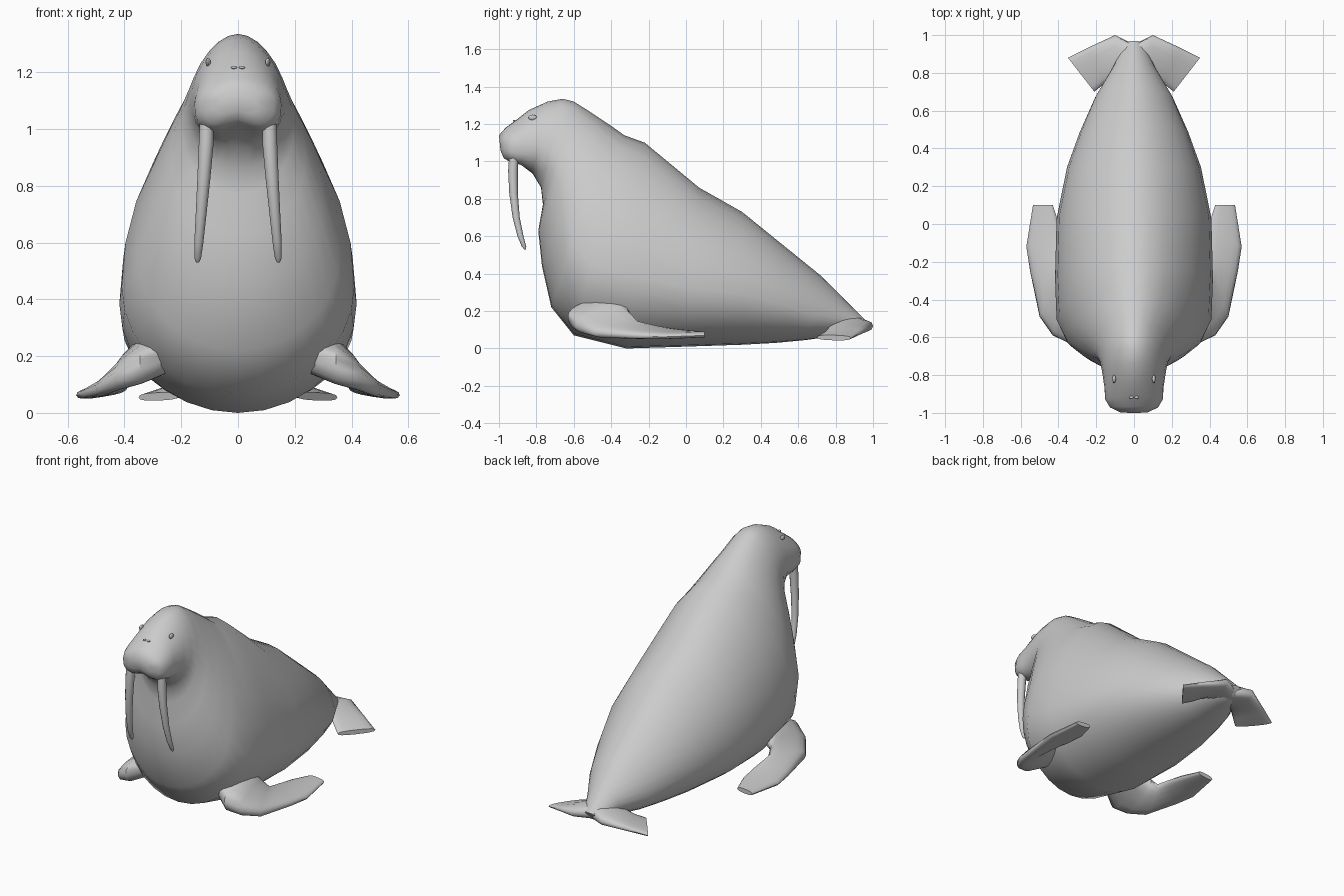
import bpy, bmesh, math
from mathutils import Vector

if "Cube" in bpy.data.objects:
    bpy.data.objects.remove(bpy.data.objects["Cube"])


def finish(name, bm, angle=50):
    bmesh.ops.recalc_face_normals(bm, faces=bm.faces)
    me = bpy.data.meshes.new(name)
    bm.to_mesh(me)
    bm.free()
    ob = bpy.data.objects.new(name, me)
    bpy.context.collection.objects.link(ob)
    bpy.ops.object.select_all(action='DESELECT')
    ob.select_set(True)
    bpy.context.view_layer.objects.active = ob
    bpy.ops.object.shade_smooth_by_angle(angle=math.radians(angle))
    return ob


def loft(name, rings, angle=50):
    bm = bmesh.new()
    vs = [[bm.verts.new(p) for p in r] for r in rings]
    n = len(vs[0])
    for a, b in zip(vs, vs[1:]):
        for i in range(n):
            j = (i + 1) % n
            bm.faces.new((a[i], a[j], b[j], b[i]))
    bm.faces.new(vs[0])
    bm.faces.new(vs[-1])
    return finish(name, bm, angle)


def spow(v, e):
    return math.copysign(abs(v) ** e, v)


def body_ring(ty, tz, by, bz, w, f, n=28):
    # egg-shaped section between a back point and a belly point, widest at fraction f
    top, bot = Vector((0, ty, tz)), Vector((0, by, bz))
    muzzle = by < -.86
    pts = []
    for i in range(n):
        a = 2 * math.pi * i / n
        s, c = math.sin(a), math.cos(a)
        if s > 0:
            t = f + (1 - f) * s
            c *= 1 - .16 * s * s          # narrower towards the back
        else:
            if muzzle:                    # squarer upper lip
                s, c = spow(s, .65), spow(c, .65)
            t = f + f * s
        p = bot.lerp(top, t)
        p.x = w * c
        if muzzle and s < -.6:            # arched mouth line
            p.z += .025 * max(0, 1 - abs(p.x) / .08)
        pts.append(p)
    return pts


def blade_ring(side, inner, outer, th, n=16):
    # flat squarish section between two edge points
    a, b = Vector(inner), Vector(outer)
    a.x *= side
    b.x *= side
    c, u = (a + b) / 2, (b - a) / 2
    d = u.normalized()
    v = (Vector((0, 0, 1)) - d * d.z).normalized() * th
    return [c + u * spow(math.cos(2 * math.pi * i / n), .8)
            + v * spow(math.sin(2 * math.pi * i / n), .7) for i in range(n)]


# body, tail to muzzle: back y z, belly y z, half width, widest fraction
sections = [
    (.97, .14, .94, .09, .05, .5), (.85, .26, .82, .07, .11, .45),
    (.72, .39, .64, .045, .205, .4), (.51, .56, .48, .03, .285, .4),
    (.30, .73, .30, .02, .355, .38), (.07, .86, .0, .01, .41, .37),
    (-.22, 1.10, -.32, .0, .418, .35), (-.33, 1.14, -.60, .07, .41, .35),
    (-.40, 1.19, -.72, .22, .36, .36), (-.46, 1.23, -.77, .44, .295, .4),
    (-.52, 1.27, -.79, .63, .238, .42), (-.60, 1.32, -.765, .77, .198, .42),
    (-.66, 1.335, -.775, .86, .18, .42), (-.74, 1.32, -.82, .935, .168, .4),
    (-.84, 1.275, -.885, .975, .156, .36), (-.91, 1.22, -.94, .99, .153, .42),
    (-.965, 1.18, -.975, 1.01, .128, .5), (-1.0, 1.14, -.99, 1.04, .075, .6),
]
loft("body", [body_ring(*s) for s in sections], 60)

front = [
    ((.24, -.34, .25), (.22, -.55, .20), .07), ((.33, -.31, .23), (.345, -.63, .15), .075),
    ((.385, -.30, .18), (.43, -.59, .115), .055), ((.40, -.25, .13), (.50, -.49, .08), .036),
    ((.385, -.13, .105), (.55, -.25, .065), .025), ((.39, -.02, .09), (.57, -.12, .062), .02),
    ((.43, .10, .08), (.535, .10, .07), .014),
]
hind = [
    ((0, .76, .15), (0, .95, .12), .05), ((.10, .78, .12), (.10, 1.0, .12), .035),
    ((.16, .74, .08), (.24, .935, .085), .022), ((.21, .70, .06), (.35, .88, .055), .014),
]
tusk = [(.11, -.92, 1.05, .024), (.112, -.925, .95, .026), (.12, -.922, .83, .023),
        (.13, -.908, .70, .019), (.138, -.885, .60, .016), (.142, -.866, .545, .012),
        (.142, -.86, .53, .005)]

for side, label in ((1, "left"), (-1, "right")):
    # flippers
    loft(label + "_front_flipper", [blade_ring(side, *s) for s in front])
    loft(label + "_hind_flipper", [blade_ring(side, *s) for s in hind])
    # tusk
    loft(label + "_tusk", [[Vector((side * x + r * math.cos(k * math.pi / 6),
                                    y + r * math.sin(k * math.pi / 6), z))
                            for k in range(12)] for x, y, z, r in tusk])
    # eye and nostril
    for part, loc, size in (("eye", (.105, -.82, 1.235), (.009, .022, .015)),
                            ("nostril", (.014, -.918, 1.217), (.011, .008, .005))):
        bm = bmesh.new()
        bmesh.ops.create_uvsphere(bm, u_segments=12, v_segments=8, radius=1)
        bmesh.ops.scale(bm, vec=size, verts=bm.verts)
        bmesh.ops.translate(bm, vec=(side * loc[0], loc[1], loc[2]), verts=bm.verts)
        finish(label + "_" + part, bm)
